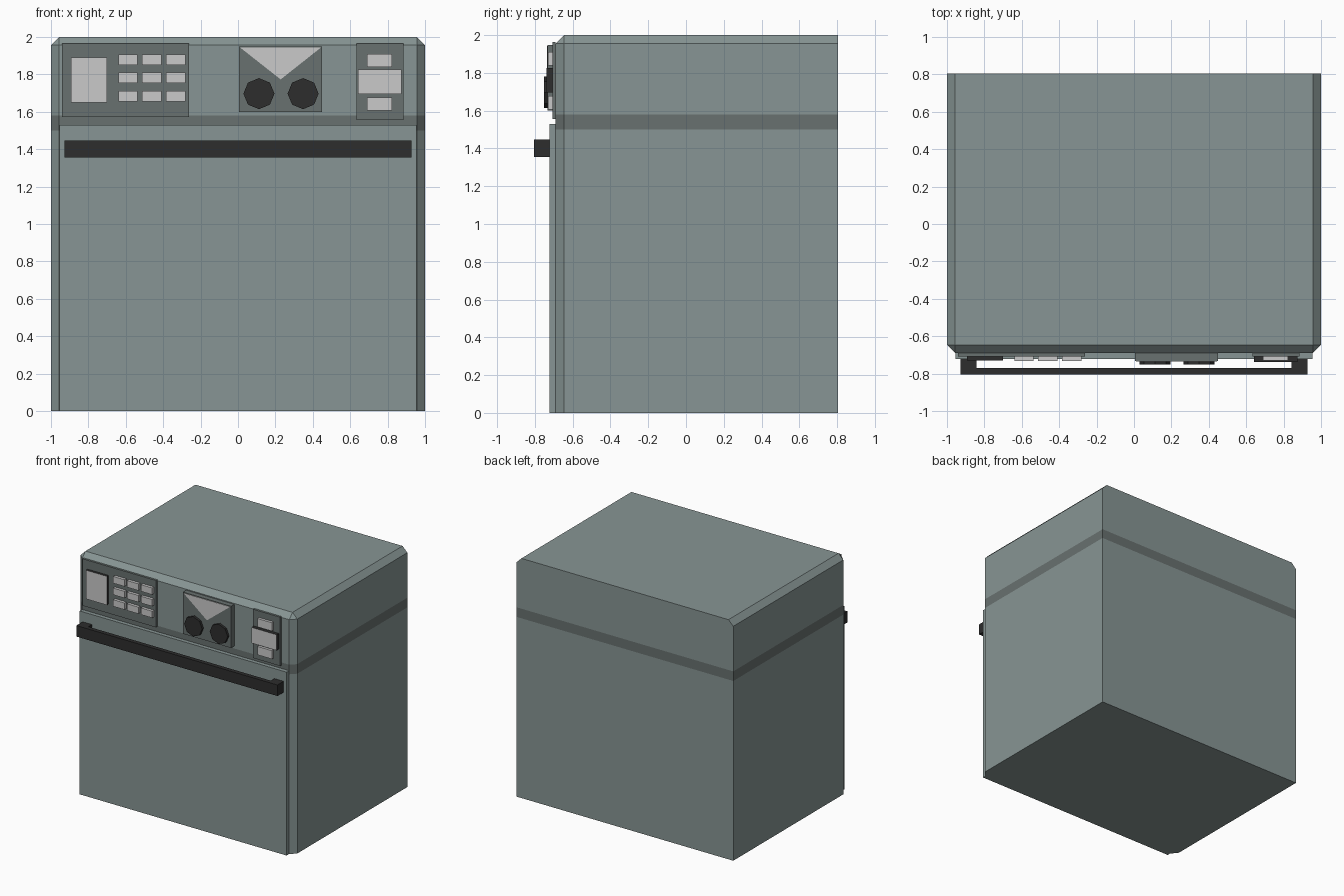
import bpy, bmesh, math
from mathutils import Matrix

if "Cube" in bpy.data.objects:
    bpy.data.objects.remove(bpy.data.objects["Cube"])


def material(name, rgb):
    m = bpy.data.materials.new(name)
    m.diffuse_color = (*rgb, 1)
    m.use_nodes = True
    m.node_tree.nodes["Principled BSDF"].inputs["Base Color"].default_value = m.diffuse_color
    return m


BODY = material("grey green enamel", (0.245, 0.302, 0.297))
PANEL = material("dark grey green", (0.14, 0.165, 0.16))
LIGHT = material("light grey", (0.59, 0.59, 0.59))
BLACK = material("black plastic", (0.026, 0.026, 0.026))


def finish(name, bm, *mats):
    bmesh.ops.recalc_face_normals(bm, faces=bm.faces[:])
    me = bpy.data.meshes.new(name)
    bm.to_mesh(me)
    bm.free()
    for m in mats:
        me.materials.append(m)
    ob = bpy.data.objects.new(name, me)
    bpy.context.collection.objects.link(ob)
    return ob


def add_box(bm, x, y, z):
    """Box spanning the given (min, max) ranges."""
    size = [b - a for a, b in (x, y, z)]
    mid = [(a + b) / 2 for a, b in (x, y, z)]
    bmesh.ops.create_cube(bm, size=1, matrix=Matrix.Translation(mid) @ Matrix.Diagonal((*size, 1)))


def box(name, x, y, z, mat, front_mat=None):
    bm = bmesh.new()
    add_box(bm, x, y, z)
    bm.normal_update()
    if front_mat:
        for f in bm.faces:
            f.material_index = 1 if f.normal.y < -0.5 else 0
    return finish(name, bm, mat, front_mat or mat)


# Body: chamfered on the front uprights and on the front and side top edges
FRONT, BACK = -0.69, 0.805
bm = bmesh.new()
add_box(bm, (-1, 1), (FRONT, BACK), (0, 2))
edges = []
for e in bm.edges:
    mid = (e.verts[0].co + e.verts[1].co) / 2
    on_side, on_front, on_top = abs(mid.x) > 0.9, mid.y < FRONT + 0.01, mid.z > 1.9
    if on_side + on_front + on_top == 2:
        edges.append(e)
edges = [e for e in edges if all(v.co.z > 1.9 for v in e.verts) or
         all(v.co.y < FRONT + 0.01 for v in e.verts)]
bmesh.ops.bevel(bm, geom=edges, offset=0.044, offset_type='OFFSET', segments=1, affect='EDGES')
# Dark band cut all round the body
for z in (1.50, 1.58):
    bmesh.ops.bisect_plane(bm, geom=bm.verts[:] + bm.edges[:] + bm.faces[:],
                           plane_co=(0, 0, z), plane_no=(0, 0, 1))
for f in bm.faces:
    f.material_index = 1 if 1.50 < f.calc_center_median().z < 1.58 else 0
finish("oven_body", bm, BODY, PANEL)

# Door
box("door", (-0.955, 0.955), (-0.723, FRONT), (0, 1.53), BODY)

# Handle: a bar with an end post on each side
box("handle_bar", (-0.928, 0.928), (-0.805, -0.77), (1.355, 1.447), BLACK)
for side, x in (("left", (-0.928, -0.842)), ("right", (0.842, 0.928))):
    box(f"handle_post_{side}", x, (-0.77, -0.723), (1.355, 1.447), BLACK)

# Left panel with display and a three by three keypad
box("keypad_panel", (-0.942, -0.262), (-0.708, FRONT), (1.573, 1.964), PANEL)
box("keypad_display", (-0.893, -0.70), (-0.73, -0.708), (1.65, 1.89), BLACK, LIGHT)
for row in range(3):
    for col in range(3):
        x, z = -0.588 + 0.128 * col, 1.878 - 0.097 * row
        box(f"key_{row}_{col}", (x - 0.052, x + 0.052), (-0.732, -0.708),
            (z - 0.028, z + 0.028), LIGHT)

# Middle panel with a triangular plate and two knobs
box("knob_panel", (0.005, 0.449), (-0.732, FRONT), (1.60, 1.948), PANEL)
bm = bmesh.new()
tri = bm.faces.new([bm.verts.new((x, -0.732, z)) for x, z in
                    ((0.012, 1.943), (0.443, 1.943), (0.228, 1.773))])
ext = bmesh.ops.extrude_face_region(bm, geom=[tri])
bmesh.ops.translate(bm, vec=(0, -0.004, 0),
                    verts=[v for v in ext["geom"] if isinstance(v, bmesh.types.BMVert)])
finish("triangle_plate", bm, LIGHT)
for side, x in (("left", 0.112), ("right", 0.348)):
    bm = bmesh.new()
    mat = Matrix.Translation((x, -0.741, 1.697)) @ Matrix.Rotation(math.pi / 2, 4, 'X')
    bmesh.ops.create_cone(bm, cap_ends=True, segments=8, radius1=0.083, radius2=0.083,
                          depth=0.022, matrix=mat)
    finish(f"knob_{side}", bm, BLACK)

# Right panel with a display between two buttons
box("timer_panel", (0.633, 0.884), (-0.708, FRONT), (1.557, 1.964), PANEL)
box("timer_display", (0.642, 0.873), (-0.738, -0.708), (1.695, 1.826), BLACK, LIGHT)
for side, z in (("upper", (1.84, 1.91)), ("lower", (1.607, 1.677))):
    box(f"timer_button_{side}", (0.69, 0.824), (-0.73, -0.708), z, LIGHT)
